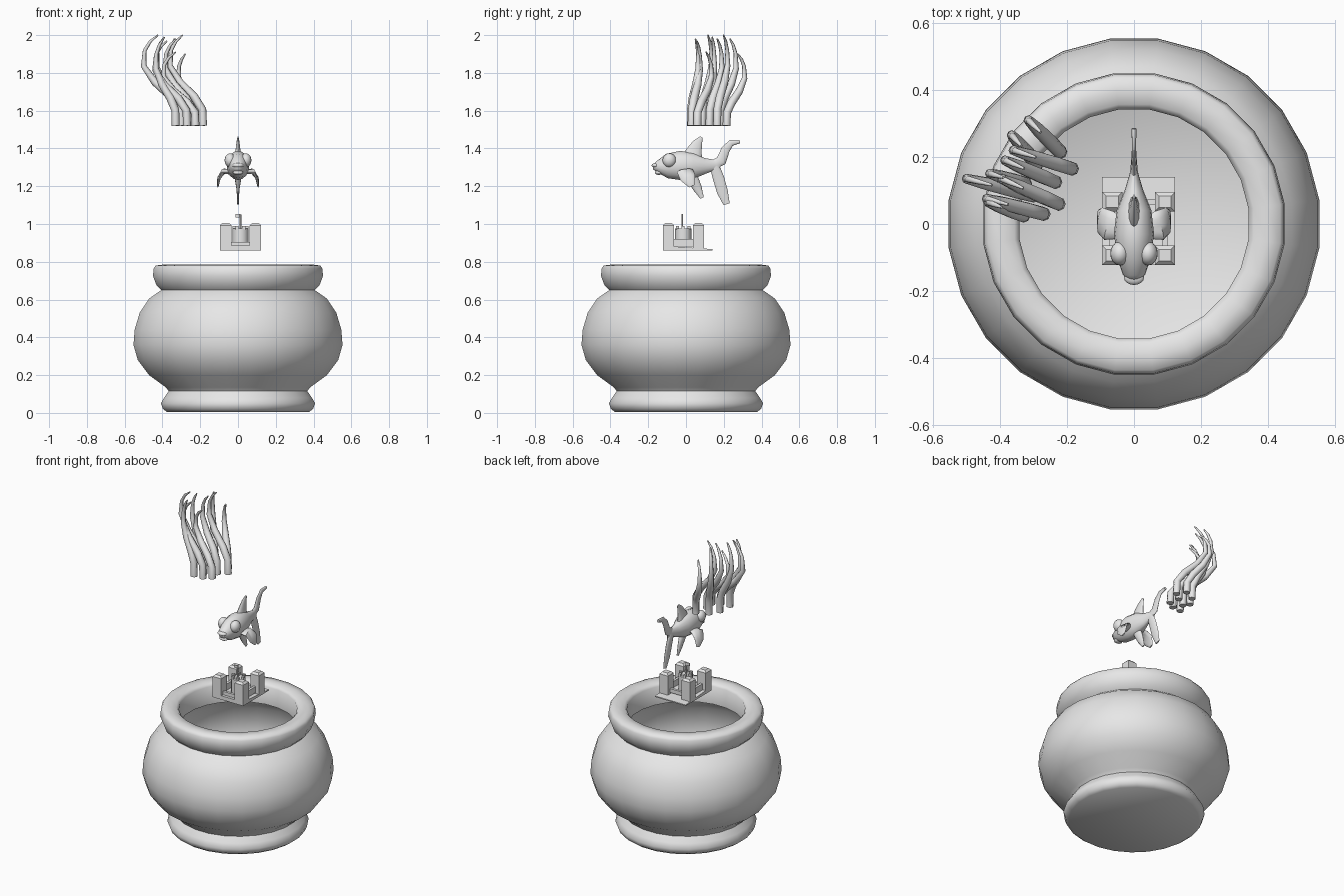
import bpy, bmesh, math
from mathutils import Vector, Matrix

cube = bpy.data.objects.get("Cube")
if cube:
    bpy.data.objects.remove(cube, do_unlink=True)

grey = bpy.data.materials.new("plain_grey")
grey.use_nodes = True
grey.diffuse_color = (0.8, 0.8, 0.8, 1)
grey.node_tree.nodes["Principled BSDF"].inputs["Base Color"].default_value = (0.8, 0.8, 0.8, 1)


def finish(name, bm, smooth=None, recalc=True):
    if recalc:
        bmesh.ops.recalc_face_normals(bm, faces=bm.faces)
    mesh = bpy.data.meshes.new(name)
    bm.to_mesh(mesh)
    bm.free()
    mesh.materials.append(grey)
    if smooth:
        mesh.shade_smooth()
        mesh.set_sharp_from_angle(angle=math.radians(smooth))
    obj = bpy.data.objects.new(name, mesh)
    bpy.context.collection.objects.link(obj)
    return obj


def skin(bm, rings):
    for low, high in zip(rings, rings[1:]):
        n = len(low)
        for i in range(n):
            j = (i + 1) % n
            bm.faces.new((low[i], low[j], high[j], high[i]))


def lathe(name, profile, sides=24):
    bm = bmesh.new()
    rings = []
    for r, z in profile:
        angles = [math.tau * (i + 0.5) / sides for i in range(sides)]
        rings.append([bm.verts.new((r * math.cos(t), r * math.sin(t), z)) for t in angles])
    skin(bm, rings)
    if name == "bowl_body":
        bm.faces.new(rings[0][::-1])
    return finish(name, bm, 60, recalc=False)


def loft(name, points, axis=(1, 0, 0), sides=12):
    """Skin ellipses (position, half width along axis, half width across) along a path."""
    bm = bmesh.new()
    centres = [Vector(p[:3]) for p in points]
    rings = []
    for i, (c, p) in enumerate(zip(centres, points)):
        ahead = centres[min(i + 1, len(centres) - 1)]
        tangent = (ahead - centres[max(i - 1, 0)]).normalized()
        u = Vector(axis)
        u = (u - tangent * u.dot(tangent)).normalized()
        v = tangent.cross(u)
        angles = [math.tau * k / sides for k in range(sides)]
        rings.append([bm.verts.new(c + u * p[3] * math.cos(t) + v * p[4] * math.sin(t))
                      for t in angles])
    skin(bm, rings)
    bm.faces.new(rings[0][::-1])
    bm.faces.new(rings[-1])
    return finish(name, bm, 60)


def box(name, x0, x1, y0, y1, z0, z1, bevel=0):
    bm = bmesh.new()
    bmesh.ops.create_cube(bm, size=1)
    for v in bm.verts:
        v.co = ((x0 + x1) / 2 + v.co.x * (x1 - x0), (y0 + y1) / 2 + v.co.y * (y1 - y0),
                (z0 + z1) / 2 + v.co.z * (z1 - z0))
    if bevel:
        top = [e for e in bm.edges if all(v.co.z > z1 - 0.001 for v in e.verts)]
        bmesh.ops.bevel(bm, geom=top, offset=bevel, segments=1, affect='EDGES')
    return finish(name, bm)


def ball(name, centre, size):
    bm = bmesh.new()
    bmesh.ops.create_uvsphere(bm, u_segments=16, v_segments=10, radius=1,
                              matrix=Matrix.LocRotScale(Vector(centre), None, Vector(size)))
    return finish(name, bm, 60)


def cylinder(name, x, y, z0, z1, r, sides):
    bm = bmesh.new()
    bmesh.ops.create_cone(bm, cap_ends=True, segments=sides, radius1=r, radius2=r,
                          depth=z1 - z0, matrix=Matrix.Translation((x, y, (z0 + z1) / 2)))
    return finish(name, bm, 40)


# Bowl: foot and belly in one thin sheet, with a thick rolled rim
lathe("bowl_body", [(0.38, 0.005), (0.40, 0.02), (0.412, 0.05), (0.395, 0.08), (0.37, 0.115),
                    (0.385, 0.135), (0.475, 0.2), (0.535, 0.28), (0.558, 0.36), (0.552, 0.44),
                    (0.525, 0.53), (0.475, 0.605), (0.41, 0.65)])
lathe("bowl_rim", [(0.41, 0.65), (0.435, 0.675), (0.454, 0.725), (0.45, 0.765), (0.44, 0.78),
                   (0.40, 0.785), (0.36, 0.78), (0.345, 0.765), (0.345, 0.65), (0.41, 0.65)])

# Little castle: plate with a sloping back lip, corner towers, walls and keep
plate = box("castle_plate", -0.095, 0.122, -0.122, 0.14, 0.86, 0.885)
for v in plate.data.vertices:
    if v.co.y > 0.1 and v.co.z > 0.87:
        v.co.z = 0.867
for side, x0, x1 in (("right", -0.095, -0.035), ("left", 0.062, 0.122)):
    for end, y0 in (("front", -0.122), ("back", 0.037)):
        box(f"{end}_{side}_tower", x0, x1, y0, y0 + 0.058, 0.86, 1.005, 0.012)
    middle = (x0 + x1) / 2
    box(f"{side}_wall", middle - 0.008, middle + 0.008, -0.07, 0.045, 0.88, 0.92)
for end, y in (("front", -0.093), ("back", 0.066)):
    box(f"{end}_wall", -0.04, 0.066, y - 0.008, y + 0.008, 0.88, 0.905)
cylinder("keep", 0.013, -0.015, 0.88, 0.975, 0.043, 12)
for i in range(6):
    t = math.tau * i / 6
    x, y = 0.013 + 0.035 * math.cos(t), -0.015 + 0.035 * math.sin(t)
    box(f"keep_battlement_{i + 1}", x - 0.008, x + 0.008, y - 0.008, y + 0.008, 0.97, 0.99)
cylinder("flag_pole", 0.013, -0.02, 0.97, 1.05, 0.005, 8)
box("flag", -0.013, 0.013, -0.023, -0.017, 1.035, 1.052)

# Fish: plump body, bulging eyes, lips and thin curved fins
loft("fish_body", [(0, -0.175, 1.30, 0.014, 0.012), (0, -0.15, 1.303, 0.034, 0.032),
                   (0, -0.10, 1.307, 0.05, 0.065), (0, -0.03, 1.31, 0.06, 0.077),
                   (0, 0.04, 1.308, 0.052, 0.069), (0, 0.10, 1.307, 0.028, 0.042),
                   (0, 0.15, 1.313, 0.013, 0.028), (0, 0.18, 1.315, 0.007, 0.024)], sides=16)
ball("upper_lip", (0, -0.16, 1.31), (0.03, 0.022, 0.013))
ball("lower_lip", (0, -0.145, 1.272), (0.028, 0.02, 0.012))
loft("dorsal_fin", [(0, 0.03, 1.34, 0.022, 0.06), (0, 0.045, 1.39, 0.013, 0.04),
                    (0, 0.062, 1.43, 0.008, 0.025), (0, 0.082, 1.46, 0.003, 0.008)])
loft("upper_tail", [(0, 0.14, 1.31, 0.012, 0.025), (0, 0.187, 1.335, 0.009, 0.028),
                    (0, 0.21, 1.395, 0.007, 0.023), (0, 0.24, 1.43, 0.006, 0.017),
                    (0, 0.285, 1.437, 0.008, 0.009)])
loft("lower_tail", [(0, 0.15, 1.31, 0.012, 0.025), (0, 0.173, 1.24, 0.009, 0.03),
                    (0, 0.193, 1.17, 0.007, 0.029), (0, 0.215, 1.105, 0.004, 0.017)])
loft("belly_fin", [(0, 0.03, 1.255, 0.02, 0.03), (0, 0.06, 1.19, 0.009, 0.024),
                   (0, 0.085, 1.138, 0.004, 0.01)])
for side, s in (("right", -1), ("left", 1)):
    ball(f"{side}_eye", (s * 0.042, -0.088, 1.337), (0.029, 0.036, 0.037))
    loft(f"{side}_side_fin", [(s * 0.035, -0.015, 1.275, 0.03, 0.014),
                              (s * 0.075, -0.005, 1.28, 0.045, 0.013),
                              (s * 0.10, 0.01, 1.245, 0.042, 0.009),
                              (s * 0.106, 0.03, 1.20, 0.015, 0.004)], axis=(0, 1, 0))

# Water weed: base x, base y, furthest x, furthest y and top height of each strand
strands = [(-0.22, 0.215, -0.315, 0.31, 1.90), (-0.185, 0.165, -0.36, 0.22, 2.0),
           (-0.235, 0.125, -0.385, 0.19, 1.98), (-0.225, 0.06, -0.395, 0.135, 1.91),
           (-0.27, 0.03, -0.44, 0.075, 1.97), (-0.33, 0.025, -0.435, 0.065, 1.98),
           (-0.30, 0.085, -0.50, 0.135, 2.0), (-0.29, 0.18, -0.365, 0.265, 1.98),
           (-0.325, 0.12, -0.43, 0.15, 1.99)]
# Share of height, share of sideways lean, radius
bends = [(0, 0, 0.021), (0.18, 0.02, 0.021), (0.32, 0.27, 0.022), (0.48, 0.7, 0.02),
         (0.66, 1, 0.015), (0.83, 0.97, 0.01), (0.93, 0.82, 0.008), (1, 0.62, 0.004)]
for i, (bx, by, ex, ey, top) in enumerate(strands):
    path = [(bx + (ex - bx) * lean, by + (ey - by) * lean, 1.52 + (top - 1.52) * h, r, r)
            for h, lean, r in bends]
    loft(f"water_weed_{i + 1}", path, sides=8)
